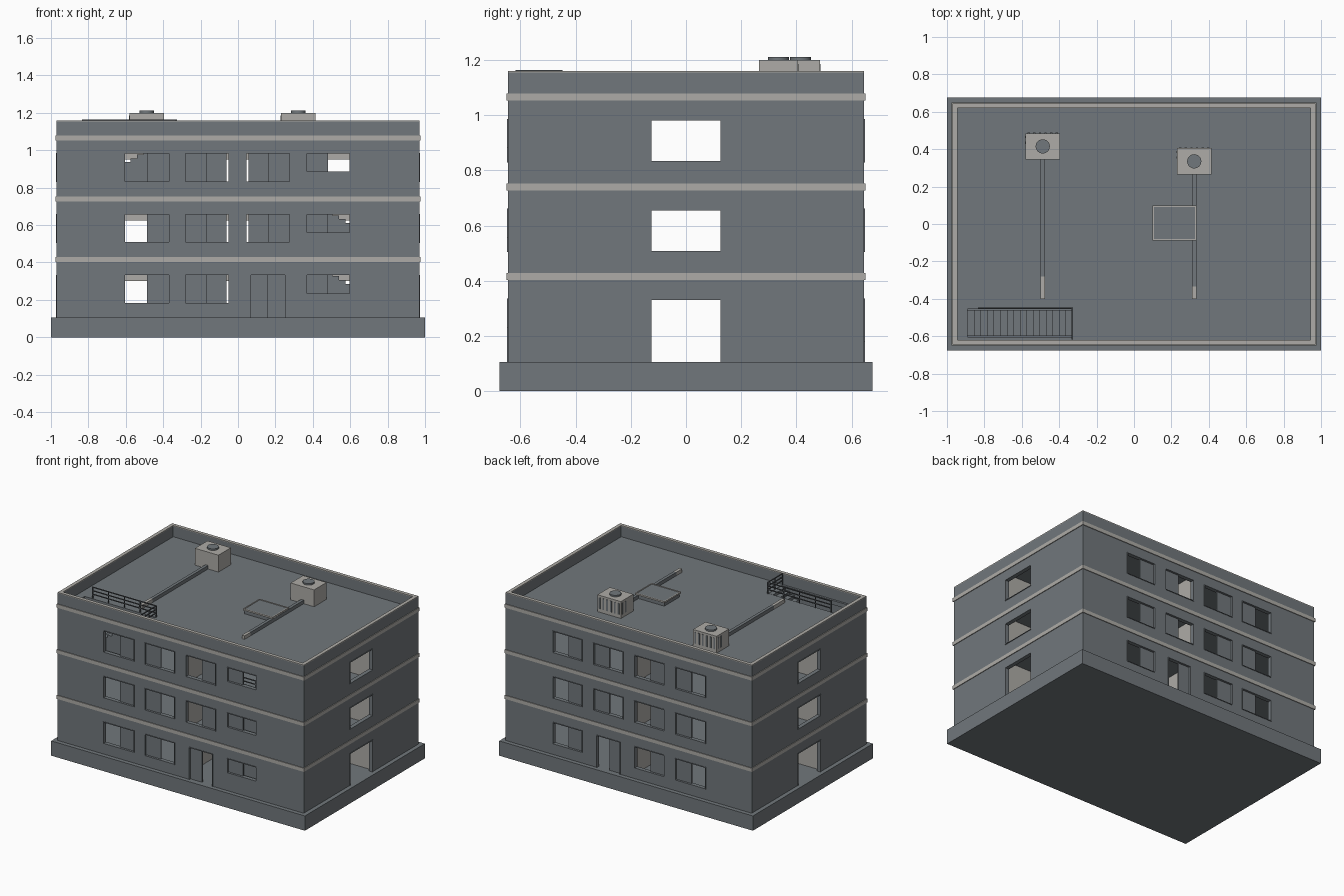
import bpy, bmesh
from mathutils import Matrix, Vector

if "Cube" in bpy.data.objects:
    bpy.data.objects.remove(bpy.data.objects["Cube"])


def material(name, rgb):
    m = bpy.data.materials.new(name)
    m.use_nodes = True
    m.diffuse_color = (*rgb, 1)
    m.node_tree.nodes["Principled BSDF"].inputs["Base Color"].default_value = (*rgb, 1)
    return m


GREY = material("slate grey", (0.165, 0.185, 0.2))
CREAM = material("warm light grey", (0.42, 0.41, 0.385))
DARK = material("dark metal", (0.09, 0.1, 0.11))


def boxes(name, spans, mat):
    """One object made of boxes, each given as (x0, x1, y0, y1, z0, z1)."""
    bm = bmesh.new()
    for x0, x1, y0, y1, z0, z1 in spans:
        centre = Vector((x0 + x1, y0 + y1, z0 + z1)) / 2
        size = Matrix.Diagonal((x1 - x0, y1 - y0, z1 - z0, 1))
        bmesh.ops.create_cube(bm, size=1, matrix=Matrix.Translation(centre) @ size)
    mesh = bpy.data.meshes.new(name)
    bm.to_mesh(mesh)
    bm.free()
    mesh.materials.append(mat)
    obj = bpy.data.objects.new(name, mesh)
    bpy.context.collection.objects.link(obj)
    return obj


def cut(obj, spans):
    """Cut boxes out of an object and bake the result."""
    cutter = boxes("cutter", spans, GREY)
    cutter.hide_render = True
    mod = obj.modifiers.new("cut", "BOOLEAN")
    mod.operation, mod.solver, mod.object = "DIFFERENCE", "EXACT", cutter
    bpy.context.view_layer.update()
    graph = bpy.context.evaluated_depsgraph_get()
    mesh = bpy.data.meshes.new_from_object(obj.evaluated_get(graph))
    obj.modifiers.clear()
    obj.data = mesh
    bpy.data.objects.remove(cutter)


def ring(x, y, w, z0, z1):
    """Four boxes around the building outline; w is the width inwards."""
    return [(-x, x, -y, -y + w, z0, z1), (-x, x, y - w, y, z0, z1),
            (-x, -x + w, -y + w, y - w, z0, z1), (x - w, x, -y + w, y - w, z0, z1)]


def border(a0, a1, z0, z1, t):
    """Four strips around a wall opening, in wall coordinates."""
    return [(a0 - t, a0, z0 - t, z1 + t), (a1, a1 + t, z0 - t, z1 + t),
            (a0, a1, z0 - t, z0), (a0, a1, z1, z1 + t)]


# Main sizes
X, Y, T = 0.97, 0.645, 0.025
XI, YI = X - T, Y - T
GROUND, PITCH, TOP = 0.105, 0.325, 1.16
ROOF = GROUND + 3 * PITCH
FLOORS = [GROUND + i * PITCH for i in range(3)]
COLUMNS = [(-0.605, -0.37), (-0.28, -0.05), (0.045, 0.275), (0.37, 0.595)]

# Openings: (x0, x1, z0, z1, side, open half, is door); side -1 is the front
openings = []
for side in (-1, 1):
    for level, f in enumerate(FLOORS):
        for c, (x0, x1) in enumerate(COLUMNS):
            door = level == 0 and c == 2
            sill = f + (0.13 if side < 0 and c == 3 else 0.078)
            if door:
                x0, x1, sill = 0.07, 0.25, f
            open_left = c in (0, 2) and not door
            openings.append((x0, x1, sill, f + 0.227, side, open_left, door))
side_openings = [(f if i == 0 else f + 0.078, f + 0.225) for i, f in enumerate(FLOORS)]

# Plinth and outer walls
boxes("plinth", [(-1, 1, -0.675, 0.675, 0, GROUND)], GREY)
walls = boxes("outer_walls", [(-X, X, -Y, Y, GROUND, TOP - 0.006)], GREY)
cut(walls, [(-XI, XI, -YI, YI, GROUND - 0.1, TOP + 0.1)])
holes = [(x0, x1, s * Y - 0.06, s * Y + 0.06, z0 - (0.02 if d else 0), z1)
         for x0, x1, z0, z1, s, _, d in openings]
holes += [(-1.2, 1.2, -0.125, 0.125, z0 - (0.02 if i == 0 else 0), z1)
          for i, (z0, z1) in enumerate(side_openings)]
cut(walls, holes)
boxes("parapet_cap", ring(X, Y, T, TOP - 0.006, TOP), CREAM)
for i, f in enumerate(FLOORS):
    z = f + PITCH
    boxes(f"facade_band_{i + 1}", ring(X + 0.005, Y + 0.005, 0.006, z - 0.028, z - 0.002), CREAM)

# Frames around the openings, with a pane or door leaf in one half
frames, panes = [], []
for x0, x1, z0, z1, s, open_left, door in openings:
    ya, yb = sorted((s * (Y - 0.01), s * (Y + 0.004)))
    for a0, a1, b0, b1 in border(x0, x1, z0, z1, 0.004):
        frames.append((a0, a1, ya, yb, max(b0, GROUND), b1))
    mid, yp = (x0 + x1) / 2, s * (Y - 0.016)
    p0, p1 = (mid, x1) if open_left else (x0, mid)
    panes.append((p0, p1, yp - 0.005, yp + 0.005, z0, z1))
for s in (-1, 1):
    xa, xb = sorted((s * (X - 0.01), s * (X + 0.004)))
    for z0, z1 in side_openings:
        for a0, a1, b0, b1 in border(-0.125, 0.125, z0, z1, 0.004):
            frames.append((xa, xb, a0, a1, max(b0, GROUND), b1))
boxes("opening_frames", frames, GREY)
boxes("window_panes_and_doors", panes, GREY)

# Floor slabs with stairwells
WELL = (0.33, 0.89)
for i, z in enumerate((*FLOORS[1:], ROOF)):
    slab = boxes("roof_deck" if z == ROOF else f"floor_slab_{i + 1}",
                 [(-XI, XI, -YI, YI, z - 0.03, z)], GREY)
    a, b = (-WELL[1], -WELL[0]) if z == ROOF else WELL
    cut(slab, [(a, b, -0.605, -0.455, z - 0.1, z + 0.1)])

# Corridor walls with doorways, inner doors and partitions
for i, f in enumerate(FLOORS):
    ceil, lintel = f + PITCH - 0.03, f + 0.195
    walls_in, doors = [], []
    for s in (-1, 1):
        y0, y1 = sorted((s * 0.15, s * 0.17))
        edges = [-XI, -0.62, -0.47, -0.28, -0.03, 0.03, 0.28, 0.47, 0.62, XI]
        for k in range(0, len(edges), 2):
            walls_in.append((edges[k], edges[k + 1], y0, y1, f, ceil))
            if k + 2 < len(edges):
                walls_in.append((edges[k + 1], edges[k + 2], y0, y1, lintel, ceil))
        for d0, d1 in ((-0.28, -0.062), (0.057, 0.28)):
            doors.append((d0, d1, s * 0.175 - 0.004, s * 0.175 + 0.004, f, f + 0.23))
        p0, p1 = sorted((s * 0.17, s * YI))
        walls_in.append((-0.01, 0.01, p0, p1, f, ceil))
    boxes(f"corridor_walls_{i + 1}", walls_in, CREAM)
    boxes(f"inner_doors_{i + 1}", doors, GREY)


# Stairs and railings; sign -1 mirrors to the right half
def stairs(name, base, sign):
    steps, n = [], 16
    run = (WELL[1] - WELL[0]) / n
    for k in range(n):
        xa, xb = sorted((sign * (WELL[1] - k * run), sign * (WELL[1] - (k + 1) * run)))
        steps.append((xa, xb, -0.6, -0.46, base, base + (k + 1) * PITCH / n - 0.002))
    boxes(name, steps, GREY)


def railing(name, z, sign):
    y, r, h, bars = -0.45, 0.003, 0.083, []
    xa, xb = sorted((sign * WELL[0], sign * 0.83))
    end = sign * WELL[0]
    for dz in (0.03, 0.055, h - r):
        bars.append((xa, xb, y - r, y + r, z + dz - r, z + dz + r))
        bars.append((end - r, end + r, -0.615, y, z + dz - r, z + dz + r))
    for k in range(5):
        px = xa + (xb - xa) * k / 4
        bars.append((px - r, px + r, y - r, y + r, z, z + h))
    for py in (-0.615, -0.53):
        bars.append((end - r, end + r, py - r, py + r, z, z + h))
    boxes(name, bars, DARK)


for i in range(3):
    sign = -1 if i == 2 else 1
    stairs(f"stairs_{i + 1}", FLOORS[i], sign)
    railing(f"stair_railing_{i + 1}", FLOORS[i] + PITCH, sign)

# Rooftop cooling units with fan, grilles and duct
for n, (cx, cy, bend) in enumerate(((-0.488, 0.415, -0.28), (0.322, 0.335, -0.335)), 1):
    w, d = 0.0925, 0.07
    boxes(f"cooling_unit_{n}", [(cx - w, cx + w, cy - d, cy + d, ROOF, 1.2)], CREAM)
    slats = []
    for k in range(6):
        sx = cx - 0.075 + k * 0.03
        slats.append((sx - 0.006, sx + 0.006, cy + d - 0.002, cy + d + 0.003, 1.105, 1.185))
    for k in range(2):
        sy = cy + 0.02 + k * 0.03
        slats.append((cx - w - 0.003, cx - w + 0.002, sy - 0.006, sy + 0.006, 1.105, 1.185))
    boxes(f"unit_grille_{n}", slats, GREY)
    bpy.ops.mesh.primitive_cylinder_add(vertices=24, radius=0.038, depth=0.012,
                                        location=(cx, cy, 1.205))
    fan = bpy.context.object
    fan.name = f"unit_fan_{n}"
    fan.data.materials.append(GREY)
    bpy.ops.object.shade_smooth_by_angle()
    boxes(f"duct_{n}", [(cx - 0.011, cx + 0.011, bend, cy - d, ROOF, ROOF + 0.025)], GREY)
    boxes(f"duct_end_{n}", [(cx - 0.011, cx + 0.011, -0.4, bend, ROOF, ROOF + 0.025)], CREAM)

# Roof hatch with a light rim
boxes("roof_hatch", [(0.108, 0.325, -0.08, 0.09, ROOF, ROOF + 0.034)], GREY)
rim = [(a0, a1, b0, b1, ROOF + 0.026, ROOF + 0.037)
       for a0, a1, b0, b1 in border(0.108, 0.325, -0.08, 0.09, 0.008)]
boxes("hatch_rim", rim, CREAM)
